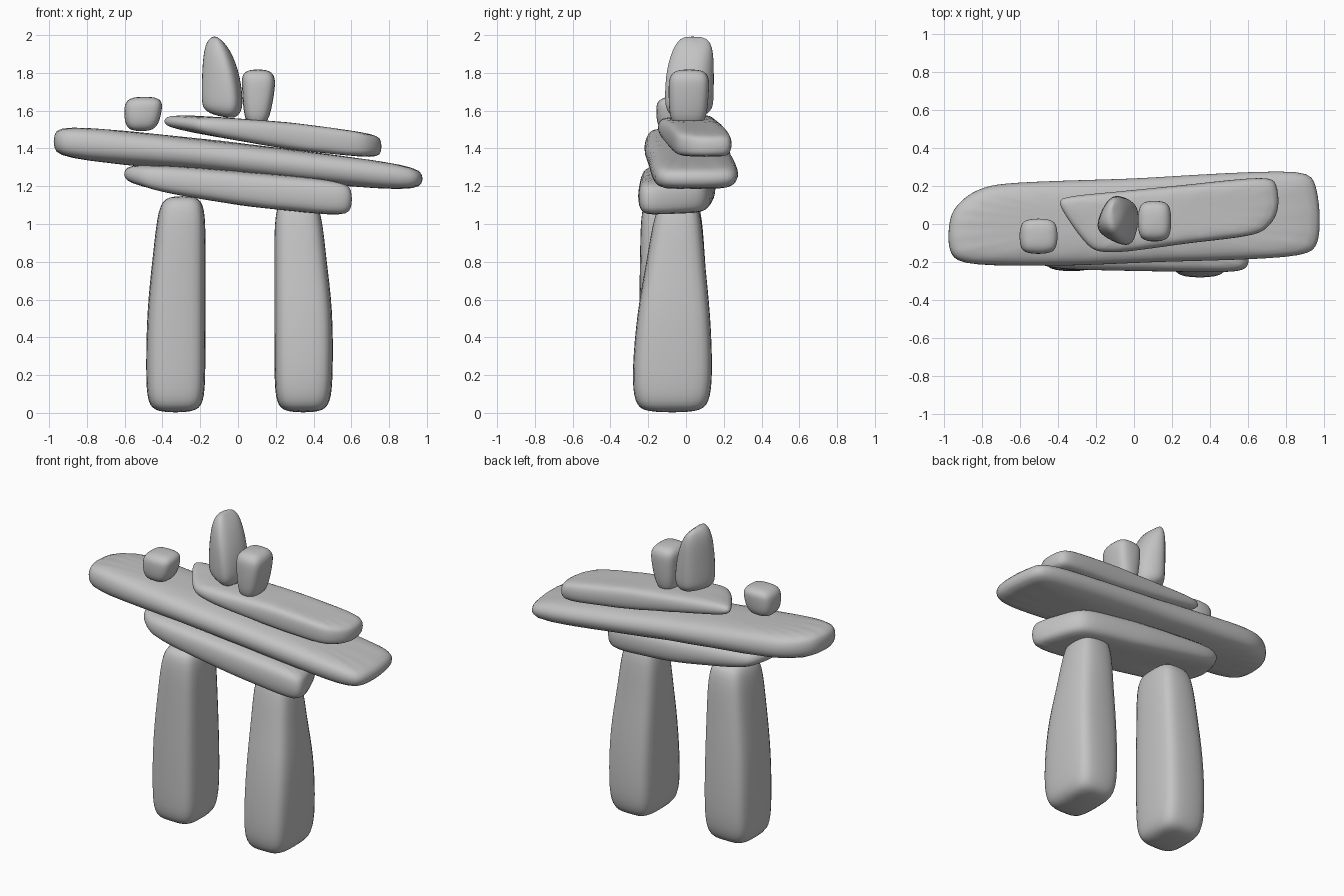
import bpy, bmesh
from mathutils import Vector

cube = bpy.data.objects.get("Cube")
if cube:
    bpy.data.objects.remove(cube, do_unlink=True)

grey = bpy.data.materials.new("stone grey")
grey.use_nodes = True
colour = (0.55, 0.55, 0.55, 1)
grey.diffuse_color = colour
grey.node_tree.nodes["Principled BSDF"].inputs["Base Color"].default_value = colour


def chamfer(ring, r):
    """Cut every corner of a ring, leaving two points for each."""
    out = []
    for i, p in enumerate(ring):
        for q in (ring[i - 1], ring[(i + 1) % len(ring)]):
            d = q - p
            out.append(p + d * min(r / d.length, 0.3))
    return out


def shrink(ring, r):
    """Pull a ring in by about r on each side."""
    c = sum(ring, Vector()) / len(ring)
    hx = max(abs(p.x - c.x) for p in ring)
    hy = max(abs(p.y - c.y) for p in ring)
    kx, ky = 1 - r / hx, 1 - r / hy
    return [Vector((c.x + (p.x - c.x) * kx, c.y + (p.y - c.y) * ky, p.z)) for p in ring]


def stone(name, rings, r):
    """Loft rings from bottom to top into a worn, rounded stone."""
    rings = [chamfer([Vector(p) for p in ring], r) for ring in rings]

    def toward(a, b):
        return [p + (q - p) * min(r / (q - p).length, 0.4) for p, q in zip(a, b)]

    levels = [shrink(rings[0], r), toward(rings[0], rings[1])]
    levels += rings[1:-1]
    levels += [toward(rings[-1], rings[-2]), shrink(rings[-1], r)]
    bm = bmesh.new()
    verts = [[bm.verts.new(p) for p in level] for level in levels]
    n = len(verts[0])
    for low, high in zip(verts, verts[1:]):
        for i in range(n):
            j = (i + 1) % n
            bm.faces.new((low[i], low[j], high[j], high[i]))
    bm.faces.new(verts[0][::-1])
    bm.faces.new(verts[-1])
    bmesh.ops.recalc_face_normals(bm, faces=bm.faces)
    for f in bm.faces:
        f.smooth = True
    mesh = bpy.data.meshes.new(name)
    bm.to_mesh(mesh)
    bm.free()
    mesh.materials.append(grey)
    obj = bpy.data.objects.new(name, mesh)
    bpy.context.collection.objects.link(obj)
    sub = obj.modifiers.new("rounding", 'SUBSURF')
    sub.levels = sub.render_levels = 2


def height(profile, x):
    """Height of a piecewise straight profile at x."""
    for (xa, za), (xb, zb) in zip(profile, profile[1:]):
        if x <= xb or (xb, zb) == profile[-1]:
            return za + (zb - za) * (x - xa) / (xb - xa)


def slab(name, outline, bottom, top, r):
    stone(name, [[(x, y, height(p, x)) for x, y in outline] for p in (bottom, top)], r)


def box(x0, x1, y0, y1, z):
    return [(x0, y0, z), (x1, y0, z), (x1, y1, z), (x0, y1, z)]


# Legs
stone("left_leg", [
    box(0.20, 0.49, -0.27, 0.12, 0.0),
    box(0.19, 0.505, -0.29, 0.145, 0.2),
    box(0.19, 0.505, -0.26, 0.13, 0.55),
    box(0.19, 0.47, -0.21, 0.10, 0.8),
    box(0.19, 0.44, -0.16, 0.08, 1.13)], 0.05)
stone("right_leg", [
    box(-0.48, -0.18, -0.24, 0.10, 0.0),
    box(-0.49, -0.17, -0.25, 0.13, 0.2),
    box(-0.485, -0.17, -0.25, 0.12, 0.55),
    box(-0.45, -0.17, -0.245, 0.10, 0.85),
    box(-0.42, -0.17, -0.24, 0.08, 1.15)], 0.05)

# Stacked slabs
slab("lower_slab",
     [(-0.63, -0.10), (-0.48, -0.24), (0.10, -0.25), (0.58, -0.26),
      (0.62, -0.18), (0.50, 0.13), (0.0, 0.16), (-0.55, 0.15)],
     [(-0.62, 1.20), (-0.45, 1.15), (0.0, 1.085), (0.62, 1.025)],
     [(-0.62, 1.335), (0.62, 1.235)], 0.05)
slab("middle_slab",
     [(-0.99, -0.02), (-0.96, -0.225), (-0.30, -0.22), (0.15, -0.20), (0.95, -0.18),
      (0.99, 0.0), (0.95, 0.30), (0.0, 0.24), (-0.74, 0.22), (-0.93, 0.13)],
     [(-0.98, 1.335), (-0.60, 1.325), (0.98, 1.155)],
     [(-0.98, 1.54), (0.98, 1.325)], 0.06)
slab("upper_slab",
     [(-0.43, 0.14), (-0.23, -0.15), (-0.05, -0.15), (0.30, -0.10), (0.67, -0.06),
      (0.77, 0.06), (0.75, 0.26), (0.30, 0.21), (-0.10, 0.17)],
     [(-0.42, 1.50), (0.0, 1.43), (0.40, 1.365), (0.77, 1.335)],
     [(-0.42, 1.595), (0.45, 1.535), (0.77, 1.485)], 0.04)

# Small stone on the right arm
stone("arm_pebble", [
    box(-0.60, -0.425, -0.155, 0.02, 1.49),
    box(-0.605, -0.40, -0.16, 0.03, 1.61),
    box(-0.59, -0.40, -0.15, 0.03, 1.675)], 0.035)

# Head and the stone beside it
stone("head", [
    [(-0.21, -0.03, 1.58), (-0.01, -0.13, 1.55), (0.035, 0.10, 1.55), (-0.12, 0.16, 1.58)],
    [(-0.225, -0.04, 1.66), (0.0, -0.145, 1.66), (0.045, 0.10, 1.66), (-0.12, 0.175, 1.66)],
    [(-0.22, -0.03, 1.82), (-0.03, -0.14, 1.82), (0.03, 0.09, 1.80), (-0.12, 0.18, 1.82)],
    [(-0.20, 0.0, 2.0), (-0.09, -0.08, 2.0), (-0.05, 0.10, 1.97), (-0.12, 0.17, 2.0)]], 0.045)
stone("side_head_stone", [
    box(0.03, 0.165, -0.09, 0.11, 1.52),
    box(0.02, 0.20, -0.095, 0.125, 1.73),
    box(0.015, 0.195, -0.085, 0.12, 1.82)], 0.035)
